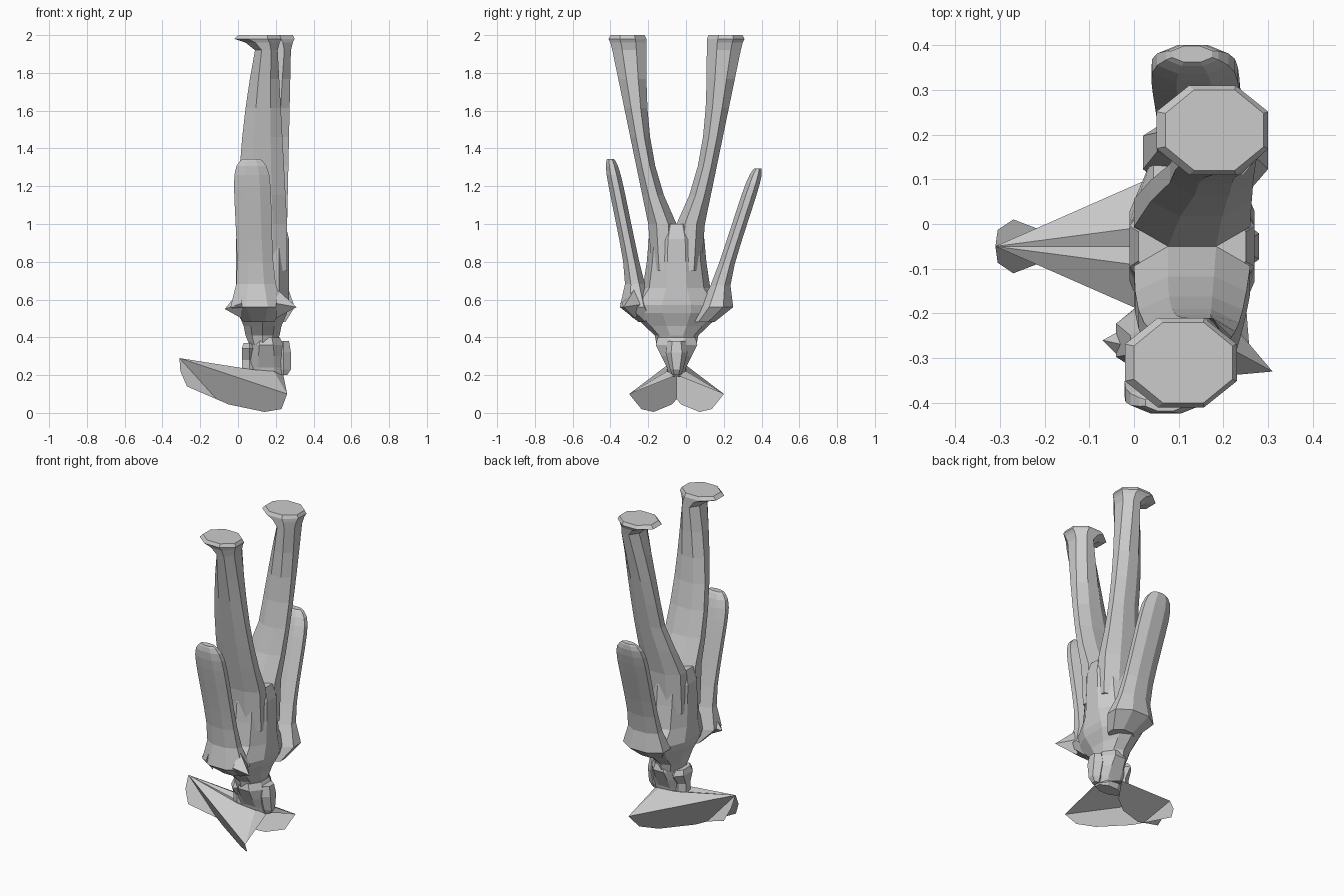
import bpy, bmesh, math
from mathutils import Vector

cube = bpy.data.objects.get("Cube")
if cube:
    bpy.data.objects.remove(cube)

MIDDLE = -.05   # y of the figure's own mirror plane
CENTRE = .13    # x of the body's axis
FRONT, BACK = -1, 1


def finish(name, bm):
    bmesh.ops.recalc_face_normals(bm, faces=bm.faces)
    mesh = bpy.data.meshes.new(name)
    bm.to_mesh(mesh)
    bm.free()
    bpy.context.collection.objects.link(bpy.data.objects.new(name, mesh))


def loft(name, rings, sides=8):
    """Skin a stack of faceted rings, each (centre, half width, half depth)."""
    bm = bmesh.new()
    grow = 1 / math.cos(math.pi / sides)
    angles = [math.tau * (k + .5) / sides for k in range(sides)]
    loops = []
    for centre, wide, deep in rings:
        loops.append([bm.verts.new(centre + grow * Vector((wide * math.cos(a), deep * math.sin(a), 0)))
                      for a in angles])
    for low, high in zip(loops, loops[1:]):
        for k in range(sides):
            bm.faces.new((low[k - 1], low[k], high[k], high[k - 1]))
    bm.faces.new(loops[0])
    bm.faces.new(loops[-1])
    finish(name, bm)


def body_loft(name, x, profile, sides=8):
    """Loft centred on the mirror plane from (height, half width, half depth)."""
    loft(name, [(Vector((x, MIDDLE, z)), wide, deep) for z, wide, deep in profile], sides)


def limb_ring(side, z, x_min, x_max, inner, outer):
    """Ring whose inner and outer edges are distances from the mirror plane."""
    centre = Vector(((x_min + x_max) / 2, MIDDLE + side * (inner + outer) / 2, z))
    return centre, (x_max - x_min) / 2, (outer - inner) / 2


def leg(name, side, shift):
    # The thigh root fills its half of the hips
    rings = [limb_ring(side, .75, 0, .26, 0, .13)]
    steps = 6
    for k in range(steps + 1):
        t = k / steps
        inner = .16 * (1 - (1 - t) ** 3)
        outer = .15 + .19 * t
        x_min = shift * min(1, 3 * t) + .09 * t * t
        x_max = .26 - .05 * t + shift * t
        rings.append(limb_ring(side, 1 + .92 * t, x_min, x_max, inner, outer))
    # Toes reach forward under a flat sole
    rings.append(limb_ring(side, 1.96, shift + .04, shift + .22, inner, outer + .01))
    rings.append(limb_ring(side, 1.98, shift - .02, shift + .23, inner, outer + .02))
    rings.append(limb_ring(side, 2, shift, shift + .22, inner + .01, outer + .01))
    loft(name, rings)


def arm(name, side, shift, top, splay):
    rings = [limb_ring(side, .48, shift + .03, shift + .19, .08, .2)]
    steps = 10
    for k in range(steps + 1):
        t = math.sin(math.pi / 2 * k / steps)
        flare = (1 - t) ** 8
        rounding = math.sqrt(1 - .8 * t ** 16)
        x = .1 - .03 * t + shift
        wide = (.09 + .01 * t + .05 * flare) * rounding
        thick = .08 + .1 * flare
        inner = .15 + (.16 + splay) * t - .03 * flare
        middle = inner + thick / 2
        thick *= rounding
        rings.append(limb_ring(side, .56 + (top - .56) * t, x - wide, x + wide,
                               middle - thick / 2, middle + thick / 2))
    loft(name, rings)


def spike(name, tip, base):
    """Pointed cape corner: hull of a tip and a diamond-shaped base."""
    bm = bmesh.new()
    base = Vector(base)
    up, out = Vector((0, 0, .08)), Vector((0, .07, 0))
    points = [Vector(tip), base + up, base - up, base + out, base - out]
    bmesh.ops.convex_hull(bm, input=[bm.verts.new(p) for p in points])
    finish(name, bm)


def polygons(name, faces):
    bm = bmesh.new()
    for face in faces:
        bm.faces.new([bm.verts.new(p) for p in face])
    bmesh.ops.remove_doubles(bm, verts=bm.verts, dist=.001)
    finish(name, bm)


def mirrored(face):
    return [(x, 2 * MIDDLE - y, z) for x, y, z in face]


# Torso with shoulders low and hips high
body_loft("torso", CENTRE, [
    (.36, .07, .1), (.41, .09, .11), (.46, .1, .16), (.53, .13, .23), (.57, .14, .24),
    (.66, .14, .17), (.8, .14, .15), (.92, .14, .14), (1, .12, .1)], 10)

# Limbs, the back ones set further towards +x
leg("front_leg", FRONT, 0)
leg("back_leg", BACK, .07)
arm("front_arm", FRONT, 0, 1.345, 0)
arm("back_arm", BACK, .06, 1.295, .08)

# Cape corners at the front shoulder
spike("rear_shoulder_point", (.31, -.33, .56), (.2, -.27, .58))
spike("fore_shoulder_point", (-.07, -.26, .55), (.02, -.28, .58))

# Head with face and hair lumps
body_loft("head", .15, [
    (.19, .08, .04), (.24, .1, .05), (.3, .1, .08), (.36, .09, .11), (.4, .07, .1)])
body_loft("face", .24, [
    (.2, .02, .02), (.23, .04, .03), (.32, .04, .05), (.38, .03, .04)], 6)
body_loft("hair", .06, [
    (.21, .04, .04), (.28, .04, .04), (.34, .04, .08), (.37, .03, .06)], 6)

# Hat brim: two flat slanted flaps crossing near the tip
TIP_X, TIP_Z = -.31, .29


def on_flap(x, z):
    return x, MIDDLE - .63 * (x - TIP_X) - .57 * (z - TIP_Z), z


outline = [(TIP_X, TIP_Z), (.26, .1), (.23, .02), (.14, .005),
           (-.05, .045), (-.27, .14), (-.305, .22)]
flap = [on_flap(x, z) for x, z in outline]
polygons("front_hat_flap", [flap])
polygons("back_hat_flap", [mirrored(flap)])

# Hat crown: folds running from the tip and corners to the head
tip, corner = flap[:2]
ridge, heel = (.03, MIDDLE, .22), (.24, MIDDLE, .2)
fore, rear = (.07, -.1, .23), (.19, -.1, .22)
half = [[tip, fore, ridge], [tip, corner, fore], [corner, rear, fore],
        [corner, heel, rear], [ridge, fore, rear, heel]]
polygons("hat_crown", half + [mirrored(face) for face in half])
